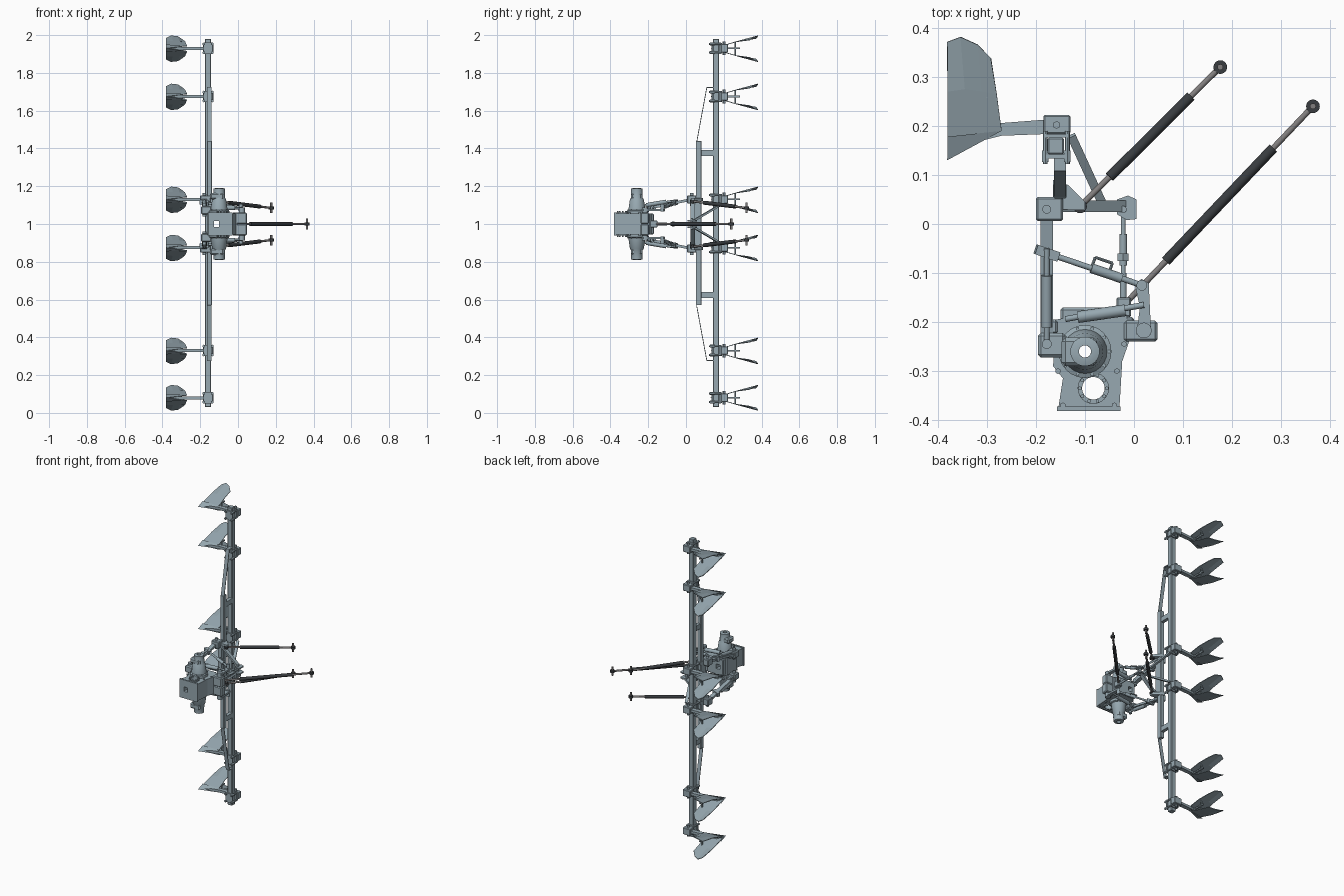
import bpy, bmesh, math
from mathutils import Vector, Matrix

if "Cube" in bpy.data.objects:
    bpy.data.objects.remove(bpy.data.objects["Cube"])

def material(name, c):
    m = bpy.data.materials.new(name)
    m.diffuse_color = (*c, 1)
    m.use_nodes = True
    m.node_tree.nodes["Principled BSDF"].inputs["Base Color"].default_value = m.diffuse_color
    return m

STEEL = material("blue_grey_steel", (0.31, 0.395, 0.44))
DARK = material("dark_tube", (0.04, 0.045, 0.05))
ROD = material("rod_metal", (0.22, 0.21, 0.21))

def finish(name, bm, mat=None, smooth=False):
    bmesh.ops.recalc_face_normals(bm, faces=bm.faces)
    if smooth:
        for f in bm.faces:
            f.smooth = len(f.verts) == 4
        for e in bm.edges:
            e.smooth = e.calc_face_angle(0) < 0.7
    me = bpy.data.meshes.new(name)
    bm.to_mesh(me)
    bm.free()
    ob = bpy.data.objects.new(name, me)
    bpy.context.collection.objects.link(ob)
    me.materials.append(mat or STEEL)
    return ob

def box(name, x, y, z, bevel=0.0):
    bm = bmesh.new()
    size = [abs(b - a) for a, b in (x, y, z)]
    mid = [(a + b) / 2 for a, b in (x, y, z)]
    bmesh.ops.create_cube(bm, size=1, matrix=Matrix.Translation(mid) @ Matrix.Diagonal((*size, 1)))
    if bevel:
        bmesh.ops.bevel(bm, geom=bm.edges[:], offset=bevel, segments=1, affect='EDGES')
    return finish(name, bm)

def aim(a, b):
    a, b = Vector(a), Vector(b)
    return Matrix.Translation((a + b) / 2) @ (b - a).to_track_quat('Z', 'Y').to_matrix().to_4x4(), (b - a).length

def cyl(name, a, b, r, n=16, mat=None):
    m, d = aim(a, b)
    bm = bmesh.new()
    bmesh.ops.create_cone(bm, cap_ends=True, segments=n, radius1=r, radius2=r, depth=d, matrix=m)
    return finish(name, bm, mat, n > 8)

def bar(name, a, b, w, h):
    m, d = aim(a, b)
    bm = bmesh.new()
    bmesh.ops.create_cube(bm, size=1, matrix=m @ Matrix.Diagonal((w, h, d, 1)))
    return finish(name, bm)

def prism(name, pts, z0, z1):
    bm = bmesh.new()
    f = bm.faces.new([bm.verts.new((x, y, z0)) for x, y in pts])
    ext = bmesh.ops.extrude_face_region(bm, geom=[f])["geom"]
    bmesh.ops.translate(bm, vec=(0, 0, z1 - z0), verts=[v for v in ext if isinstance(v, bmesh.types.BMVert)])
    return finish(name, bm)

def lathe(name, cx, cy, prof, n=24):
    # closed (radius, z) profile turned about a vertical axis
    bm = bmesh.new()
    rings = [[bm.verts.new((cx + r * math.cos(t * math.tau / n), cy + r * math.sin(t * math.tau / n), z))
              for t in range(n)] for r, z in prof]
    for i, ring in enumerate(rings):
        nxt = rings[(i + 1) % len(rings)]
        for t in range(n):
            u = (t + 1) % n
            bm.faces.new((ring[t], ring[u], nxt[u], nxt[t]))
    return finish(name, bm, None, True)

def cut(ob, *cutters):
    for c in cutters:
        m = ob.modifiers.new("bore", 'BOOLEAN')
        m.operation, m.object, m.solver = 'DIFFERENCE', c, 'EXACT'
        c.hide_render = True
        c.hide_set(True)

# Tool beams, spacers and flat stays
box("main_beam", (-0.176, -0.143), (0.142, 0.176), (0.03, 1.98), 0.003)
box("front_beam", (-0.164, -0.138), (0.052, 0.082), (0.57, 1.44), 0.002)
for s in (-1, 1):
    box("beam_spacer", (-0.162, -0.14), (0.08, 0.145), (1 + s * 0.375 - 0.016, 1 + s * 0.375 + 0.016))
    bar("stay_strip", (-0.151, 0.056, 1 + s * 0.43), (-0.151, 0.11, 1 + s * 0.722), 0.024, 0.004)
    box("stay_strip_end", (-0.163, -0.139), (0.108, 0.145), (1 + s * 0.72, 1 + s * 0.724))

# Ridging bodies
ROWS = [
    [(-0.38, 0.165), (-0.35, 0.175), (-0.31, 0.183), (-0.27, 0.19)],
    [(-0.38, 0.27), (-0.345, 0.275), (-0.31, 0.27), (-0.28, 0.265)],
    [(-0.381, 0.371), (-0.354, 0.381), (-0.318, 0.365), (-0.292, 0.338)],
]
ARM = [(-0.14, 0.216), (-0.27, 0.206), (-0.35, 0.185), (-0.38, 0.15), (-0.36, 0.158), (-0.27, 0.18), (-0.14, 0.185)]

def ridger(c):
    prism("ridger_arm", ARM, c - 0.008, c + 0.008)
    box("clamp_block", (-0.185, -0.13), (0.184, 0.222), (c - 0.022, c + 0.022), 0.003)
    box("clamp_plate", (-0.183, -0.135), (0.176, 0.184), (c - 0.03, c + 0.03))
    box("clamp_back_plate", (-0.183, -0.135), (0.134, 0.142), (c - 0.03, c + 0.03))
    for s in (-1, 1):
        for x in (-0.181, -0.136):
            cyl("clamp_bolt", (x, 0.122, c + s * 0.023), (x, 0.19, c + s * 0.023), 0.005, 8)
            cyl("clamp_nut", (x, 0.126, c + s * 0.023), (x, 0.15, c + s * 0.023), 0.008, 6)
        cyl("clamp_side_bolt", (-0.158, 0.202, c), (-0.158, 0.202, c + s * 0.036), 0.008, 6)
        # curved mouldboard wing
        bm = bmesh.new()
        g = [[bm.verts.new((x, y, c + s * (0.012 + (y - 0.18) * 0.29 - 6 * (x + 0.335) ** 2 * (y > 0.3))))
              for x, y in row] for row in ROWS]
        for i in range(2):
            for j in range(3):
                bm.faces.new((g[i][j], g[i][j + 1], g[i + 1][j + 1], g[i + 1][j]))
        wing = finish("mouldboard_wing", bm)
        wing.modifiers.new("plate", 'SOLIDIFY').thickness = 0.004
        # share half
        bm = bmesh.new()
        v = [bm.verts.new(p) for p in ((-0.381, 0.13, c), (-0.27, 0.19, c + s * 0.014),
                                       (-0.38, 0.178, c + s * 0.02), (-0.335, 0.178, c))]
        for f in ((0, 1, 2), (0, 1, 3), (1, 2, 3), (0, 2, 3)):
            bm.faces.new([v[k] for k in f])
        finish("share_half", bm)
        cyl("wing_strut", (-0.3, 0.262, c), (-0.3, 0.262, c + s * 0.035), 0.004, 8)
    bar("wing_strut_stem", (-0.3, 0.19, c), (-0.3, 0.285, c), 0.01, 0.008)

for z in (0.08, 0.33, 0.875, 1.13, 1.675, 1.93):
    ridger(z)

# Hitch frame on the implement
for s in (-1, 1):
    z = 1 + s * 0.13
    box("hitch_block", (-0.2, -0.145), (0.006, 0.055), (z - 0.022, z + 0.022), 0.004)
    cyl("hitch_pin", (-0.178, 0.03, z - 0.035), (-0.178, 0.03, z + 0.035), 0.009)
    prism("hitch_gusset", [(-0.165, 0.03), (-0.1, 0.028), (-0.1, 0.045), (-0.135, 0.08), (-0.165, 0.09)], z - 0.008, z + 0.008)
    bar("mast_leg", (-0.15, 0.036, z), (-0.02, 0.036, 1 + s * 0.018), 0.024, 0.012)
    bar("mast_brace", (-0.066, 0.045, 1 + s * 0.02), (-0.128, 0.18, 1 + s * 0.1), 0.018, 0.01)
    prism("mast_plate", [(-0.035, 0.02), (-0.015, 0.008), (0.005, 0.01), (0.005, 0.05), (-0.012, 0.058), (-0.035, 0.05)],
          1 + s * 0.014, 1 + s * 0.022)
box("hitch_cross_bar", (-0.165, -0.14), (0.03, 0.055), (0.87, 1.13))
cyl("mast_pin", (-0.022, 0.03, 0.97), (-0.022, 0.03, 1.03), 0.007)

# Support struts with dark sleeves and foot pins
def strut(a, b, t0, t1):
    a, b, e = Vector(a), Vector(b), Vector((0, 0, 1))
    cyl("strut_rod", a, b, 0.006, mat=ROD)
    cyl("strut_sleeve", a.lerp(b, t0), a.lerp(b, t1), 0.0105, mat=DARK)
    for p, h in ((a, 0.012), (b, 0.028)):
        cyl("strut_eye", p - e * 0.007, p + e * 0.007, 0.014, mat=DARK)
        cyl("strut_pin", p - e * h, p + e * h, 0.006, mat=ROD)

for s in (-1, 1):
    strut((-0.11, 0.036, 1 + s * 0.12), (0.176, 0.32, 1 + s * 0.085), 0.21, 0.79)
strut((-0.02, -0.165, 1), (0.365, 0.24, 1), 0.22, 0.79)

# Transmission housing with bores
HOUSING = [(-0.155, -0.38), (-0.03, -0.38), (-0.024, -0.28), (-0.01, -0.24), (-0.015, -0.185),
           (-0.05, -0.178), (-0.16, -0.195), (-0.165, -0.29), (-0.145, -0.315)]
body = prism("transmission_housing", HOUSING, 0.945, 1.055)
axle_bore = cyl("axle_bore_cutter", (-0.1, -0.26, 0.7), (-0.1, -0.26, 1.3), 0.0125)
window = box("window_cutter", (-0.126, -0.1), (-0.5, -0.1), (0.985, 1.015))
cut(body, cyl("shaft_bore_cutter", (-0.083, -0.335, 0.8), (-0.083, -0.335, 1.2), 0.023, 24), axle_bore, window)
front = box("front_flange", (-0.157, -0.028), (-0.381, -0.372), (0.94, 1.06))
rear = box("rear_cover", (-0.15, -0.03), (-0.2, -0.17), (0.945, 1.055), 0.005)
for ob in (front, rear):
    cut(ob, window)
box("top_cover", (-0.03, 0.0), (-0.24, -0.19), (0.945, 1.055), 0.004)

for s in (-1, 1):
    Z = lambda d: 1 + s * d
    lathe("axle_trumpet", -0.1, -0.26, [(0.0125, Z(0.05)), (0.054, Z(0.05)), (0.054, Z(0.07)), (0.045, Z(0.074)),
          (0.037, Z(0.13)), (0.03, Z(0.14)), (0.03, Z(0.187)), (0.02, Z(0.19)), (0.0125, Z(0.19))])
    lathe("shaft_bearing_ring", -0.083, -0.335, [(0.023, Z(0.05)), (0.032, Z(0.05)), (0.032, Z(0.062)), (0.023, Z(0.062))])
    for k in range(10):
        a = k * math.tau / 10
        for cx, cy, r, d in ((-0.1, -0.26, 0.049, 0.068), (-0.083, -0.335, 0.0275, 0.06)):
            x, y = cx + r * math.cos(a), cy + r * math.sin(a)
            cyl("flange_bolt", (x, y, Z(d)), (x, y, Z(d + 0.008)), 0.004, 6)
    for x, y in ((-0.145, -0.37), (-0.04, -0.37), (-0.035, -0.3), (-0.02, -0.245), (-0.155, -0.3)):
        cyl("housing_bolt", (x, y, Z(0.05)), (x, y, Z(0.061)), 0.006, 6)
    saddle = box("axle_saddle", (-0.148, -0.075), (-0.29, -0.232), (Z(0.13), Z(0.165)), 0.008)
    cut(saddle, axle_bore)
    box("lower_link_bracket", (-0.196, -0.14), (-0.272, -0.222), (Z(0.05), Z(0.095)), 0.006)
    box("bracket_ear", (-0.19, -0.155), (-0.225, -0.195), (Z(0.06), Z(0.085)), 0.005)
    cyl("link_pivot_pin", (-0.178, -0.245, Z(0.04)), (-0.178, -0.245, Z(0.11)), 0.01)
    # lower link and its stabiliser
    bar("lower_link", (-0.178, -0.24, Z(0.075)), (-0.178, 0.03, Z(0.13)), 0.026, 0.014)
    cyl("stabiliser_tube", (-0.178, -0.21, Z(0.1)), (-0.178, -0.105, Z(0.118)), 0.011)
    cyl("stabiliser_rod", (-0.178, -0.24, Z(0.095)), (-0.178, -0.05, Z(0.125)), 0.006)
    # rockshaft, lift arm and lift rod
    box("rockshaft_case", (-0.02, 0.048), (-0.24, -0.197), (Z(0), Z(0.06)), 0.005)
    cyl("rockshaft_end", (0.02, -0.217, Z(0.05)), (0.02, -0.217, Z(0.088)), 0.016)
    prism("lift_arm", [(0.005, -0.225), (0.035, -0.225), (0.03, -0.12), (0.015, -0.112), (0.002, -0.125), (0.012, -0.17)], Z(0.068), Z(0.08))
    top, low = Vector((0.016, -0.125, Z(0.085))), Vector((-0.19, -0.055, Z(0.115)))
    cyl("lift_rod", top, low, 0.006)
    cyl("lift_rod_sleeve", top.lerp(low, 0.2), top.lerp(low, 0.5), 0.01)
    bar("lift_rod_fork", top.lerp(low, 0.83), top.lerp(low, 1.05), 0.02, 0.026)
    cyl("lift_rod_pin", top - Vector((0, 0, 0.02)), top + Vector((0, 0, 0.02)), 0.011)
    h = [top.lerp(low, t) + Vector((dx, dy, 0)) for t, dx, dy in ((0.33, 0, 0), (0.33, 0.008, 0.022), (0.5, 0.008, 0.022), (0.5, 0, 0))]
    for i in range(3):
        cyl("crank_handle", h[i], h[i + 1], 0.003, 8)
    # assist ram
    cyl("assist_ram", (-0.115, -0.19, Z(0.085)), (-0.018, -0.176, Z(0.085)), 0.012)
    cyl("assist_ram_rod", (-0.14, -0.194, Z(0.085)), (0.02, -0.165, Z(0.083)), 0.006)

# Top link
for name, y0, y1, r, n in (("rod", 0.03, -0.165, 0.005, 16), ("sleeve", -0.02, -0.085, 0.008, 16),
                           ("collar", -0.06, -0.075, 0.013, 6), ("socket", -0.1, -0.15, 0.007, 16)):
    cyl("top_link_" + name, (-0.022, y0, 1), (-0.022, y1, 1), r, n)
box("top_link_bracket", (-0.036, -0.006), (-0.19, -0.15), (0.982, 1.018), 0.003)
